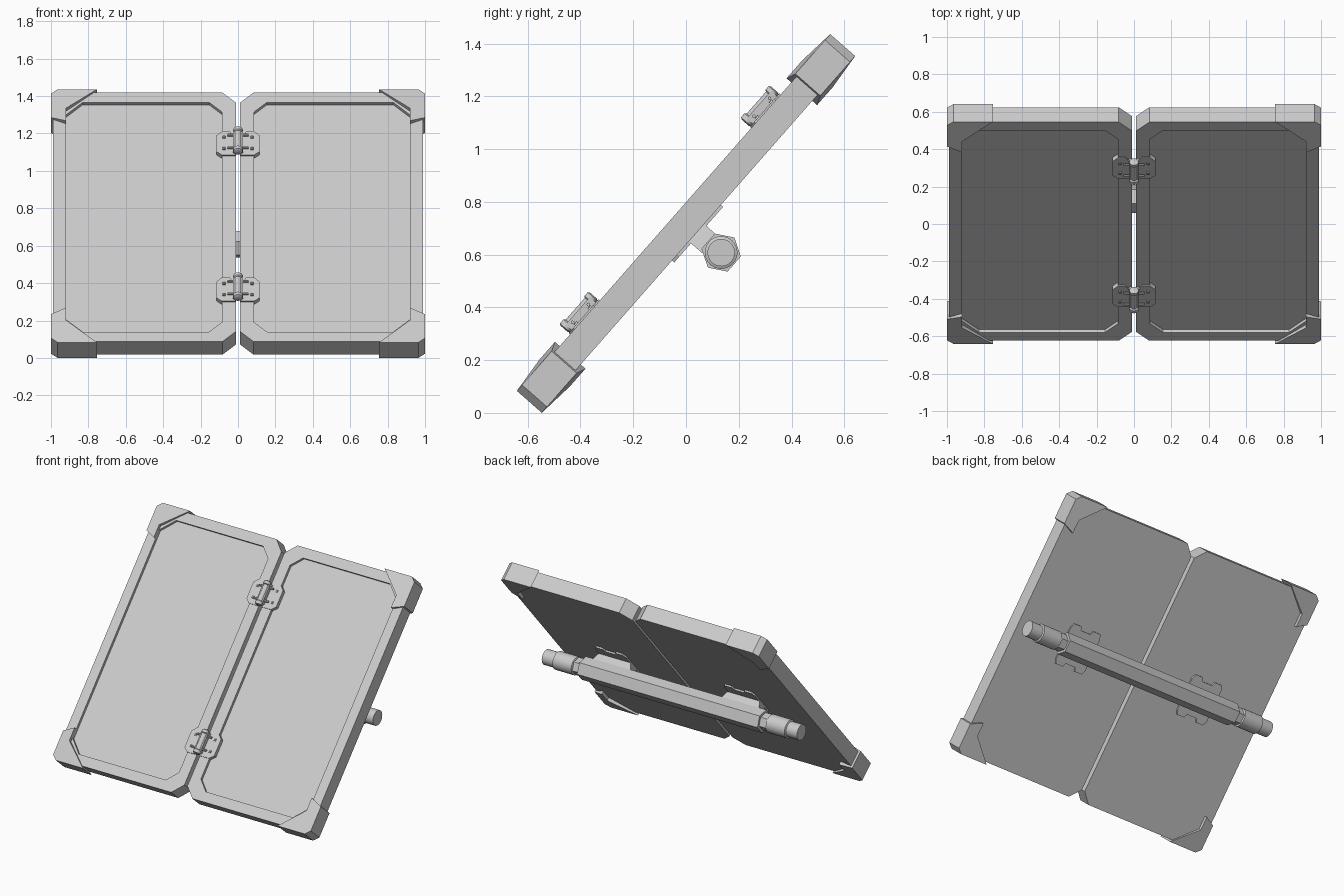
import bpy, bmesh
from math import cos, sin, pi, radians
from mathutils import Matrix

cube = bpy.data.objects.get("Cube")
if cube:
    bpy.data.objects.remove(cube)

grey = bpy.data.materials.new("plain_grey")
grey.use_nodes = True
GREY = (0.6, 0.6, 0.6, 1)
grey.diffuse_color = GREY
grey.node_tree.nodes["Principled BSDF"].inputs["Base Color"].default_value = GREY

# Panel frame: x across, v up the slope, w out of the front face
TILT = Matrix.Translation((0, 0, 0.718)) @ Matrix.Rotation(radians(48.7), 4, 'X')


def loft(name, rings, smooth=False):
    """Skin a stack of equal-length rings and cap both ends."""
    bm = bmesh.new()
    rows = [[bm.verts.new(p) for p in ring] for ring in rings]
    n = len(rows[0])
    for a, b in zip(rows, rows[1:]):
        for i in range(n):
            j = (i + 1) % n
            bm.faces.new((a[i], a[j], b[j], b[i]))
    bm.faces.new(rows[0])
    bm.faces.new(rows[-1])
    bmesh.ops.recalc_face_normals(bm, faces=bm.faces)
    mesh = bpy.data.meshes.new(name)
    bm.to_mesh(mesh)
    bm.free()
    mesh.transform(TILT)
    mesh.materials.append(grey)
    ob = bpy.data.objects.new(name, mesh)
    bpy.context.collection.objects.link(ob)
    if smooth:
        bpy.ops.object.select_all(action='DESELECT')
        ob.select_set(True)
        bpy.context.view_layer.objects.active = ob
        bpy.ops.object.shade_smooth_by_angle(angle=radians(35))
    return ob


def flat(points, w):
    return [(x, v, w) for x, v in points]


def rod(name, axis, centre, profile, sides=20):
    """Turned part along 'x' or 'v'; profile holds (position, radius)."""
    rings = []
    for t, r in profile:
        ring = []
        for i in range(sides):
            a = 2 * pi * i / sides
            p, q = r * cos(a), r * sin(a)
            if axis == 'x':
                ring.append((t, centre[0] + p, centre[1] + q))
            else:
                ring.append((centre[0] + p, t, centre[1] + q))
        rings.append(ring)
    return loft(name, rings, smooth=sides > 8)


def chamfered(s, x0, x1, half, cut_in, cut_out):
    """Octagon outline with separate cuts at the inner and outer corners."""
    a, b = cut_in, cut_out
    pts = [(x0, half - a), (x0 + a, half), (x1 - b, half), (x1, half - b),
           (x1, b - half), (x1 - b, -half), (x0 + a, -half), (x0, a - half)]
    return [(s * x, v) for x, v in pts]


T = 0.053      # half thickness of a panel

for s, side in ((1, "left"), (-1, "right")):
    # Panel with a raised rim around a shallow recess
    outer = chamfered(s, 0.012, 0.988, 0.885, 0.07, 0.035)
    inner = chamfered(s, 0.085, 0.92, 0.817, 0.07, 0.09)
    loft(side + "_panel", [flat(outer, -T), flat(outer, T),
                           flat(inner, T), flat(inner, T - 0.02)])

    for e, end in ((1, "upper"), (-1, "lower")):
        # Corner guard, thicker toward its inner lip
        guard = [(1, 0.87, 0.063), (0.965, 0.9, 0.063), (0.755, 0.9, 0.063),
                 (0.92, 0.754, 0.077), (0.92, 0.665, 0.077), (1, 0.70, 0.063)]
        loft(f"{end}_{side}_corner_guard",
             [[(s * x, e * v, k * w) for x, v, w in guard] for k in (-1, 1)])

        # Hinge leaf
        c = e * 0.52
        leaf = [(0.014, 0.06), (0.03, 0.06), (0.045, 0.085), (0.085, 0.085),
                (0.115, 0.055), (0.115, -0.06), (0.085, -0.085), (0.014, -0.085)]
        leaf = [(s * x, c + v) for x, v in leaf]
        loft(f"{end}_{side}_hinge_leaf", [flat(leaf, 0.02), flat(leaf, 0.06)])

    # Notched mounting plate on the back
    half = [(-0.12, 0.11), (-0.105, 0.14), (-0.05, 0.14), (-0.04, 0.115),
            (0.04, 0.115), (0.05, 0.14), (0.105, 0.14), (0.12, 0.11)]
    plate = half + [(x, -v) for x, v in reversed(half)]
    plate = [(s * 0.5 + x, v) for x, v in plate]
    loft(side + "_mount_plate", [flat(plate, -0.064), flat(plate, -0.045)])

    # Tapered mounting block between plate and tube
    rings = []
    for hx, w in ((0.12, -0.055), (0.15, -0.12)):
        rings.append([(s * 0.5 + i * hx, j * 0.044, w)
                      for i, j in ((-1, -1), (1, -1), (1, 1), (-1, 1))])
    loft(side + "_mount_block", rings)

    # Collar and end knob of the tube
    axis = (0.005, -0.173)
    rod(side + "_collar", 'x', axis, [(s * 0.68, 0.058), (s * 0.77, 0.058)], 6)
    rod(side + "_knob", 'x', axis,
        [(s * 0.75, 0.054), (s * 0.755, 0.062), (s * 0.9, 0.062),
         (s * 0.905, 0.052), (s * 0.99, 0.052)], 24)

# Hexagonal tube across the back
rod("cross_tube", 'x', (0.005, -0.173), [(-0.7, 0.076), (0.7, 0.076)], 6)

# Hinge barrels with an end knob, cross pins and screws
for e, end in ((1, "upper"), (-1, "lower")):
    c = e * 0.52
    rod(end + "_hinge_barrel", 'v', (0, 0.083),
        [(c - 0.085, 0.018), (c - 0.08, 0.026), (c - 0.06, 0.026),
         (c - 0.055, 0.019), (c + 0.055, 0.019), (c + 0.06, 0.025),
         (c + 0.078, 0.025), (c + 0.083, 0.017)], 12)
    for k, label in ((-1, "bottom"), (1, "top")):
        rod(f"{end}_hinge_{label}_pin", 'x', (c + k * 0.045, 0.075),
            [(-0.055, 0.007), (0.055, 0.007)], 8)
        # Side cheek that carries the barrel
        cheek = [(k * 0.014, c - 0.07), (k * 0.026, c - 0.07),
                 (k * 0.026, c + 0.07), (k * 0.014, c + 0.07)]
        loft(f"{end}_hinge_{label}_cheek", [flat(cheek, 0.05), flat(cheek, 0.09)])
        for j in (-1, 1):
            rod(f"{end}_hinge_screw", 'v', (k * 0.075, 0.06),
                [(c + j * 0.04 - 0.008, 0.008), (c + j * 0.04 + 0.008, 0.008)], 8)
